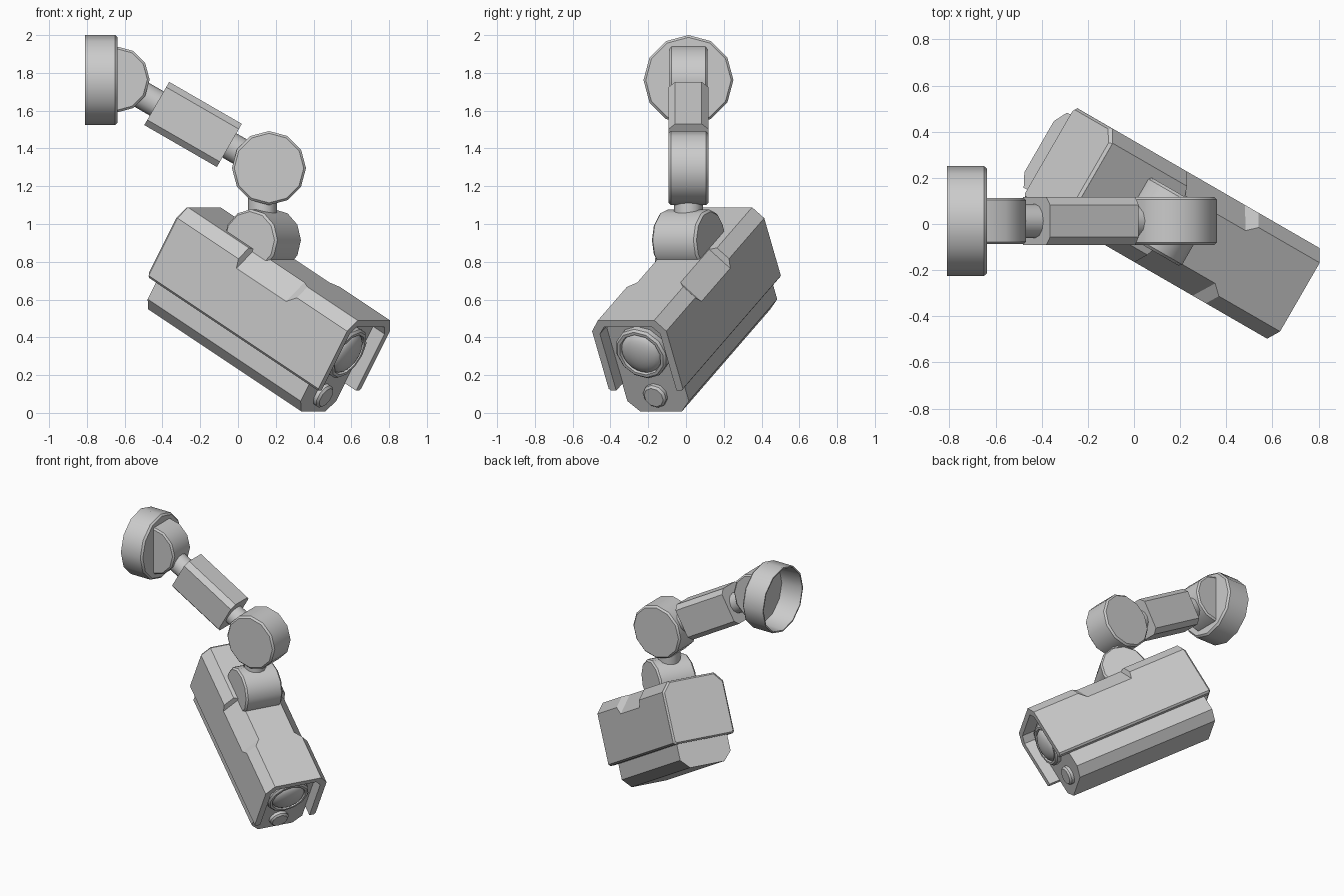
import bpy, bmesh
from math import sin, cos, pi, radians
from mathutils import Matrix, Vector

cube = bpy.data.objects.get("Cube")
if cube:
    bpy.data.objects.remove(cube, do_unlink=True)

grey = bpy.data.materials.new("light_grey")
grey.use_nodes = True
grey.diffuse_color = (0.6, 0.6, 0.6, 1)
grey.node_tree.nodes["Principled BSDF"].inputs["Base Color"].default_value = (0.6, 0.6, 0.6, 1)


def loft(name, sections, matrix=Matrix(), smooth=None):
    """Join matching loops of points with quads and cap both ends."""
    bm = bmesh.new()
    loops = [[bm.verts.new(matrix @ Vector(p)) for p in s] for s in sections]
    for a, b in zip(loops, loops[1:]):
        for i in range(len(a)):
            j = (i + 1) % len(a)
            bm.faces.new((a[i], a[j], b[j], b[i]))
    bm.faces.new(loops[0])
    bm.faces.new(loops[-1])
    bmesh.ops.recalc_face_normals(bm, faces=bm.faces)
    mesh = bpy.data.meshes.new(name)
    bm.to_mesh(mesh)
    bm.free()
    mesh.materials.append(grey)
    obj = bpy.data.objects.new(name, mesh)
    bpy.context.collection.objects.link(obj)
    if smooth:
        bpy.ops.object.select_all(action='DESELECT')
        obj.select_set(True)
        bpy.context.view_layer.objects.active = obj
        bpy.ops.object.shade_smooth_by_angle(angle=radians(smooth))
    return obj


def turned(name, profile, matrix, sides=12, smooth=35):
    """Round part along local z from (radius, height) pairs."""
    ring = [(cos(2 * pi * i / sides), sin(2 * pi * i / sides)) for i in range(sides)]
    return loft(name, [[(r * c, r * s, h) for c, s in ring] for r, h in profile], matrix, smooth)


def disc(r, half, bevel=0.012):
    return [(r - bevel, -half), (r, bevel - half), (r, half - bevel), (r - bevel, half)]


def mirrored(half):
    """Close a half outline (side, up) across its middle."""
    return half + [(-a, b) for a, b in reversed(half)]


def place(x, y, z, angle=0, axis='Y'):
    return Matrix.Translation((x, y, z)) @ Matrix.Rotation(radians(angle), 4, axis)


MID = 0.013       # centre plane of the arm

# Wall mount: open-backed cup
turned("wall_cup", [(0.215, -0.65), (0.228, -0.80), (0.228, -0.81), (0.238, -0.81),
                    (0.238, -0.65), (0.226, -0.637), (0.1, -0.637)],
       place(0, MID, 1.762) @ Matrix.Rotation(pi / 2, 4, 'Y'))

# Half-round wall knuckle
def half_round(r, y):
    return [(r * cos(a), y, r * sin(a)) for a in [pi * (i / 6 - 0.5) for i in range(7)]]


loft("wall_knuckle", [half_round(r, y) for y, r in
                      ((-0.1, 0.163), (-0.09, 0.175), (0.09, 0.175), (0.1, 0.163))],
     place(-0.643, MID, 1.765), 35)

# Sloping arm with a pin through it
arm = place(-0.238, MID, 1.527, 120)
turned("arm_pin", [(0.074, -0.42), (0.074, 0.40)], arm)
octagon = mirrored([(0.07, -0.132), (0.105, -0.1), (0.105, 0.1), (0.07, 0.132)])
loft("arm_block", [[(b, a, h) for a, b in octagon] for h in (-0.222, 0.222)], arm)

# Elbow, stem and hinge
turned("elbow", disc(0.196, 0.105), place(0.164, MID, 1.296, 90, 'X'))
turned("stem", [(0.076, 0.95), (0.076, 1.2)], place(0.13, MID, 0))
turned("body_hinge", disc(0.163, 0.136),
       place(0.13, MID, 0.915, -30, 'Z') @ Matrix.Rotation(pi / 2, 4, 'X'))

# Camera frame: x forward, y to its left, z up
head = Matrix.Rotation(radians(-30), 4, 'Z') @ Matrix.Rotation(radians(30), 4, 'Y') \
    @ Matrix.Translation((0, 0.085, 0))
LOW, TOP, SIDE = 0.385, 0.815, 0.227


def hood(notch):
    """Outer half outline; the notch deepens the top chamfer."""
    return [(SIDE - 0.012, LOW), (SIDE, LOW + 0.012),
            (SIDE, 0.749 - notch), (0.172 - 0.8 * notch, TOP)]


# Inner half outline, listed from the middle of the roof downward
inner = [(0.145, TOP - 0.04), (0.184, 0.732), (0.184, LOW)]


def u_section(x, notch):
    outer = mirrored(hood(notch))
    lining = [(-a, b) for a, b in reversed(inner)] + inner
    return [(x, a, b) for a, b in outer + lining]


loft("hood", [u_section(x, n) for x, n in
              ((-0.765, 0), (-0.335, 0), (-0.32, 0.05), (0.03, 0.05), (0.078, 0), (0.432, 0))], head)

# Bevelled rear panel of the hood
outline = mirrored(hood(0))
loft("rear_panel", [[(x, a * k, 0.6 + (b - 0.6) * k) for a, b in outline]
                    for x, k in ((-0.778, 0.95), (-0.764, 1))], head)

# Lower body
body = mirrored([(0.128, 0.213), (0.188, 0.275), (0.188, 0.72), (0.14, 0.76)])
loft("body", [[(x, a, b) for a, b in body] for x in (-0.728, 0.352)], head)

# Lens with rim, and a small sensor below
facing = head @ Matrix.Rotation(pi / 2, 4, 'Y')
front = head @ Matrix.Translation((0.352, 0, 0.582)) @ Matrix.Rotation(pi / 2, 4, 'Y')
turned("lens_rim", [(0.15, -0.01), (0.15, 0.03), (0.138, 0.042), (0.122, 0.042), (0.116, 0.02)], front)
dome = [(0.118 * cos(t), 0.018 + 0.05 * sin(t)) for t in [i * pi / 13 for i in range(7)]]
turned("lens", dome, front, 24, 60)
sensor = head @ Matrix.Translation((0.352, 0, 0.315)) @ Matrix.Rotation(pi / 2, 4, 'Y')
turned("sensor", [(0.068, -0.01), (0.068, 0.02), (0.056, 0.032)], sensor, 10, 40)
